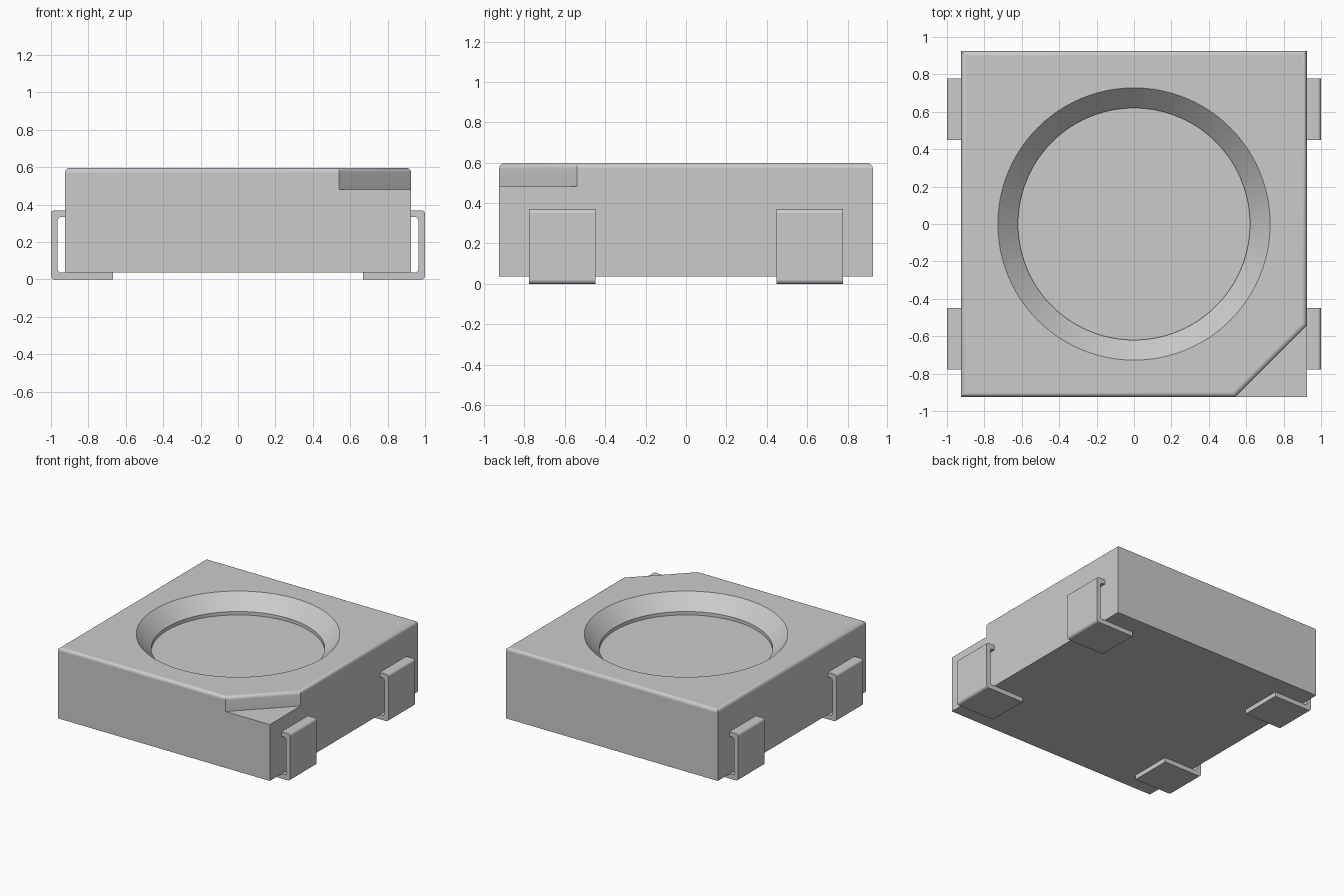
import bpy, bmesh, math

cube = bpy.data.objects.get("Cube")
if cube:
    bpy.data.objects.remove(cube, do_unlink=True)

HALF = 0.925          # half width of the housing
BOTTOM, TOP = 0.037, 0.596
NOTCH_Z, NOTCH_X = 0.482, 0.54

grey = bpy.data.materials.new("plain_grey")
grey.use_nodes = True
COLOUR = (0.6, 0.6, 0.6, 1)
grey.diffuse_color = COLOUR
grey.node_tree.nodes["Principled BSDF"].inputs["Base Color"].default_value = COLOUR


def make_object(name, bm):
    bmesh.ops.recalc_face_normals(bm, faces=bm.faces)
    mesh = bpy.data.meshes.new(name)
    bm.to_mesh(mesh)
    bm.free()
    mesh.materials.append(grey)
    obj = bpy.data.objects.new(name, mesh)
    bpy.context.collection.objects.link(obj)
    return obj


def prism(points, offset):
    """Closed prism from a flat outline, extruded along offset."""
    bm = bmesh.new()
    face = bm.faces.new([bm.verts.new(p) for p in points])
    extruded = bmesh.ops.extrude_face_region(bm, geom=[face], use_keep_orig=True)
    moved = [g for g in extruded["geom"] if isinstance(g, bmesh.types.BMVert)]
    bmesh.ops.translate(bm, vec=offset, verts=moved)
    return bm


def activate(obj):
    bpy.ops.object.select_all(action='DESELECT')
    obj.select_set(True)
    bpy.context.view_layer.objects.active = obj


def cut(obj, cutter):
    cutter.hide_render = True
    mod = obj.modifiers.new("cut", 'BOOLEAN')
    mod.operation, mod.solver, mod.object = 'DIFFERENCE', 'EXACT', cutter
    activate(obj)
    bpy.ops.object.modifier_apply(modifier=mod.name)
    bpy.data.objects.remove(cutter, do_unlink=True)


def round_edges(bm, rule, radius):
    edges = [e for e in bm.edges if rule(e)]
    bmesh.ops.bevel(bm, geom=edges, offset=radius, segments=5, profile=0.5, affect='EDGES')


def smooth_curves(obj, flat_area):
    """Smooth the rounded strips while large faces stay flat."""
    activate(obj)
    bpy.ops.object.shade_smooth_by_angle(angle=math.radians(30))
    for poly in obj.data.polygons:
        if poly.area > flat_area:
            poly.use_smooth = False


# Housing block
square = [(-HALF, -HALF), (HALF, -HALF), (HALF, HALF), (-HALF, HALF)]
housing = make_object("housing", prism([(x, y, BOTTOM) for x, y in square], (0, 0, TOP - BOTTOM)))

# Corner notch marking the front left of the housing
reach = HALF + 0.1
corner = [(NOTCH_X - 0.1, -reach), (reach, -reach), (reach, -NOTCH_X + 0.1)]
cut(housing, make_object("notch_cutter", prism([(x, y, NOTCH_Z) for x, y in corner], (0, 0, 0.3))))

# Rounded top rim
bm = bmesh.new()
bm.from_mesh(housing.data)
bmesh.ops.dissolve_limit(bm, angle_limit=0.01, verts=bm.verts, edges=bm.edges)
round_edges(bm, lambda e: all(v.co.z > TOP - 0.001 for v in e.verts), 0.024)
bm.to_mesh(housing.data)
bm.free()

# Round recess: sloped collar, short upright wall, flat floor
SEGMENTS = 96
profile = [(0.62, TOP - 0.138), (0.62, TOP - 0.111), (0.728, TOP), (0.728, TOP + 0.1)]
bm = bmesh.new()
rings = []
for radius, z in profile:
    angles = [2 * math.pi * i / SEGMENTS for i in range(SEGMENTS)]
    rings.append([bm.verts.new((radius * math.cos(a), radius * math.sin(a), z)) for a in angles])
for low, high in zip(rings, rings[1:]):
    for i in range(SEGMENTS):
        j = (i + 1) % SEGMENTS
        bm.faces.new((low[i], low[j], high[j], high[i]))
bm.faces.new(rings[0])
bm.faces.new(rings[-1])
cut(housing, make_object("recess_cutter", bm))
smooth_curves(housing, 0.06)

# Four bent terminals wrapping under the housing
TOP_Z, THICK, WIDTH = 0.37, 0.036, 0.33
outline = [(0.9, TOP_Z), (1, TOP_Z), (1, 0), (0.667, 0), (0.667, THICK),
           (1 - THICK, THICK), (1 - THICK, TOP_Z - THICK), (0.9, TOP_Z - THICK)]


def is_bend(edge):
    a, b = (v.co for v in edge.verts)
    return abs(a.y - b.y) > 0.1 and a.x > 0.95


for side, sx in (("left", 1), ("right", -1)):
    for end, y in (("front", -0.778), ("back", 0.448)):
        bm = prism([(sx * x, y, z) for x, z in outline], (0, WIDTH, 0))
        round_edges(bm, lambda e: abs(e.verts[0].co.y - e.verts[1].co.y) > 0.1
                    and abs(e.verts[0].co.x) > 0.95, 0.02)
        smooth_curves(make_object(f"{end}_{side}_terminal", bm), 0.004)
